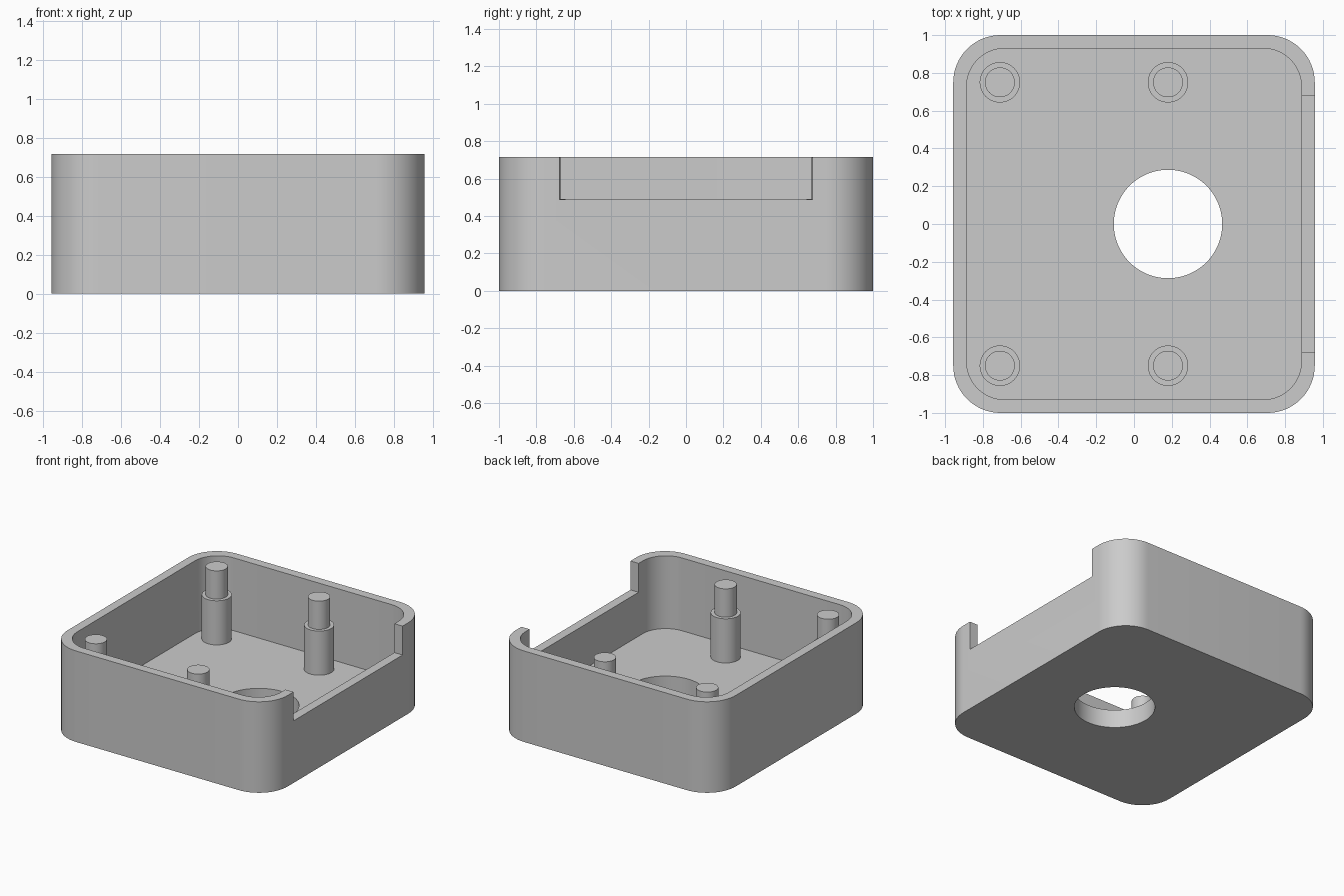
import bpy
import bmesh
from math import cos, sin, pi, radians

if "Cube" in bpy.data.objects:
    bpy.data.objects.remove(bpy.data.objects["Cube"], do_unlink=True)

HEIGHT, FLOOR, NOTCH_Z = 0.715, 0.143, 0.488
HALF_X, HALF_Y, WALL = 0.957, 1.0, 0.071

grey = bpy.data.materials.new("plain grey")
grey.use_nodes = True
colour = (0.6, 0.6, 0.6, 1)
grey.diffuse_color = colour
grey.node_tree.nodes["Principled BSDF"].inputs["Base Color"].default_value = colour


def prism(name, outline, z0, z1):
    """Extrude a flat outline from z0 up to z1."""
    bm = bmesh.new()
    face = bm.faces.new([bm.verts.new((x, y, z0)) for x, y in outline])
    new = bmesh.ops.extrude_face_region(bm, geom=[face])["geom"]
    verts = [v for v in new if isinstance(v, bmesh.types.BMVert)]
    bmesh.ops.translate(bm, verts=verts, vec=(0, 0, z1 - z0))
    bmesh.ops.recalc_face_normals(bm, faces=bm.faces)
    mesh = bpy.data.meshes.new(name)
    bm.to_mesh(mesh)
    bm.free()
    mesh.materials.append(grey)
    obj = bpy.data.objects.new(name, mesh)
    bpy.context.collection.objects.link(obj)
    return obj


def circle(cx, cy, r, n=64):
    return [(cx + r * cos(2 * pi * i / n), cy + r * sin(2 * pi * i / n)) for i in range(n)]


def rounded_rect(hx, hy, r, n=16):
    points = []
    for corner, (sx, sy) in enumerate([(1, 1), (-1, 1), (-1, -1), (1, -1)]):
        for i in range(n + 1):
            a = (corner + i / n) * pi / 2
            points.append((sx * (hx - r) + r * cos(a), sy * (hy - r) + r * sin(a)))
    return points


def smooth(obj):
    bpy.ops.object.select_all(action="DESELECT")
    obj.select_set(True)
    bpy.context.view_layer.objects.active = obj
    bpy.ops.object.shade_smooth_by_angle(angle=radians(30))


# Open tray: solid block with cavity, side notch and floor hole cut away
tray = prism("tray", rounded_rect(HALF_X, HALF_Y, 0.25), 0, HEIGHT)
notch = [(0.8, -0.677), (1.1, -0.677), (1.1, 0.677), (0.8, 0.677)]
cutters = [
    prism("cavity_cutter", rounded_rect(HALF_X - WALL, HALF_Y - WALL, 0.2), FLOOR, 1),
    prism("notch_cutter", notch, NOTCH_Z, 1),
    prism("hole_cutter", circle(0.18, 0, 0.287, 96), -0.2, 0.4),
]
for cutter in cutters:
    cutter.hide_render = True
    cut = tray.modifiers.new(cutter.name, "BOOLEAN")
    cut.operation = "DIFFERENCE"
    cut.solver = "EXACT"
    cut.object = cutter

# Bake the cuts and drop the cutters
graph = bpy.context.evaluated_depsgraph_get()
baked = bpy.data.meshes.new_from_object(tray.evaluated_get(graph))
tray.modifiers.clear()
tray.data = baked
for cutter in cutters:
    bpy.data.objects.remove(cutter, do_unlink=True)
smooth(tray)

# Four stepped mounting posts
for side, x in (("right", -0.71), ("left", 0.18)):
    for end, y in (("front", -0.75), ("back", 0.75)):
        smooth(prism(f"post_{end}_{side}", circle(x, y, 0.107, 48), FLOOR, 0.49))
        smooth(prism(f"post_pin_{end}_{side}", circle(x, y, 0.079, 48), 0.49, 0.712))
